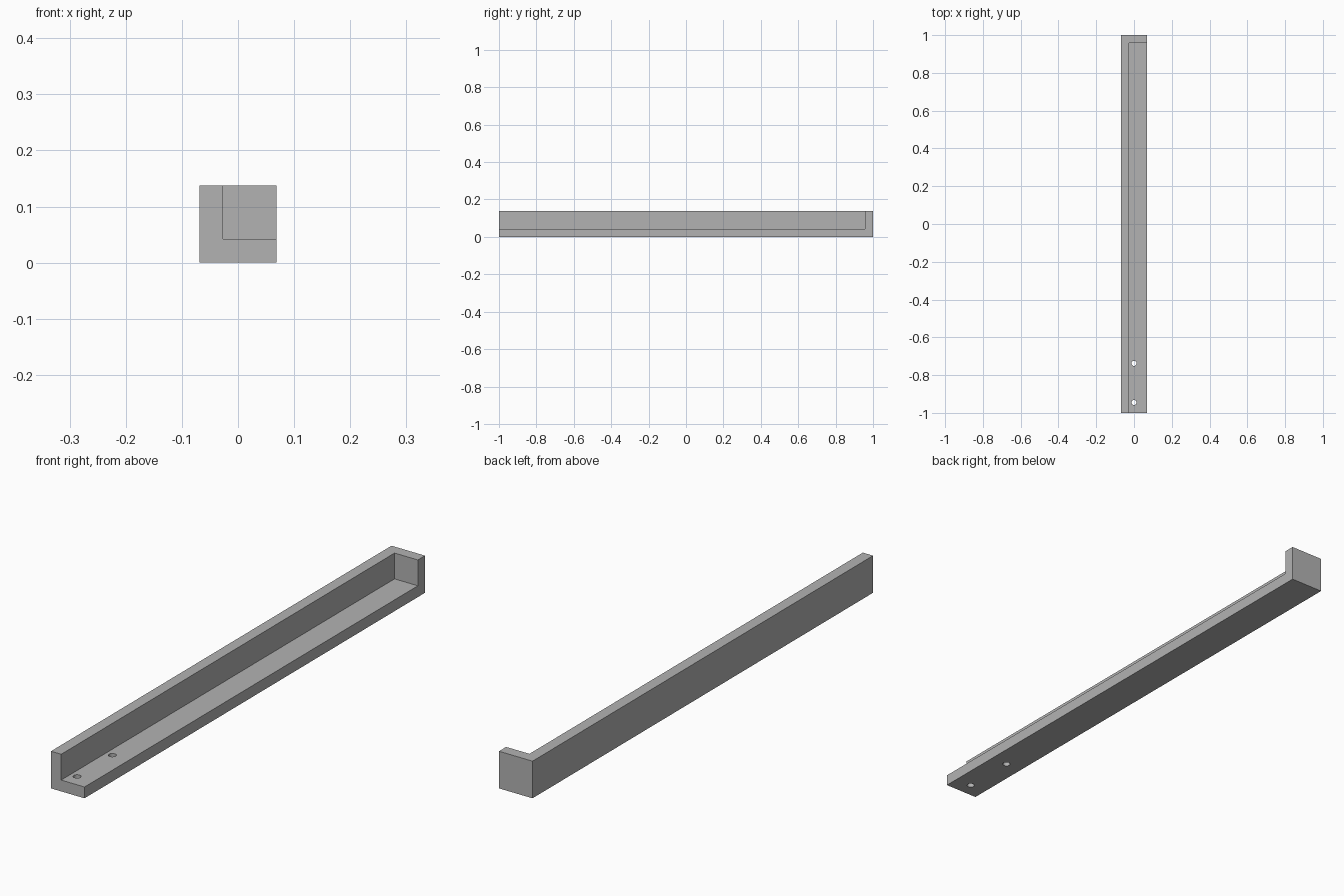
import bpy

cube = bpy.data.objects.get("Cube")
if cube:
    bpy.data.objects.remove(cube, do_unlink=True)

WIDTH, HEIGHT, LENGTH, WALL = 0.138, 0.138, 2.0, 0.042
HOLE_RADIUS = 0.0135

grey = bpy.data.materials.new("plain grey")
grey.use_nodes = True
colour = (0.45, 0.45, 0.45, 1)
grey.diffuse_color = colour
grey.node_tree.nodes["Principled BSDF"].inputs["Base Color"].default_value = colour


def box(name, low, high):
    """Box between two opposite corners."""
    centre = [(a + b) / 2 for a, b in zip(low, high)]
    bpy.ops.mesh.primitive_cube_add(size=1, location=centre)
    obj = bpy.context.object
    obj.name = name
    obj.scale = [b - a for a, b in zip(low, high)]
    bpy.ops.object.transform_apply(location=True, rotation=False, scale=True)
    obj.data.materials.append(grey)
    return obj


def cut(target, cutter):
    """Subtract the cutter from the target, then discard it."""
    cutter.hide_render = True
    mod = target.modifiers.new("cut", "BOOLEAN")
    mod.operation, mod.solver, mod.object = "DIFFERENCE", "EXACT", cutter
    bpy.context.view_layer.objects.active = target
    bpy.ops.object.modifier_apply(modifier=mod.name)
    bpy.data.objects.remove(cutter, do_unlink=True)


# Solid bar
x, y = WIDTH / 2, LENGTH / 2
bracket = box("angle_bracket", (-x, -y, 0), (x, y, HEIGHT))

# Channel that leaves the floor, the side wall and the back end wall
cut(bracket, box("channel_cutter", (-x + WALL, -y - WALL, WALL),
                 (x + WALL, y - WALL, HEIGHT + WALL)))

# Two screw holes through the floor near the front
for hole_y in (-0.945, -0.738):
    bpy.ops.mesh.primitive_cylinder_add(vertices=32, radius=HOLE_RADIUS,
                                        depth=WALL * 3, location=(0, hole_y, WALL / 2))
    hole = bpy.context.object
    hole.data.materials.append(grey)
    cut(bracket, hole)

# Smooth hole walls, crisp edges elsewhere
bpy.ops.object.select_all(action="DESELECT")
bracket.select_set(True)
bpy.context.view_layer.objects.active = bracket
bpy.ops.object.shade_smooth_by_angle()
